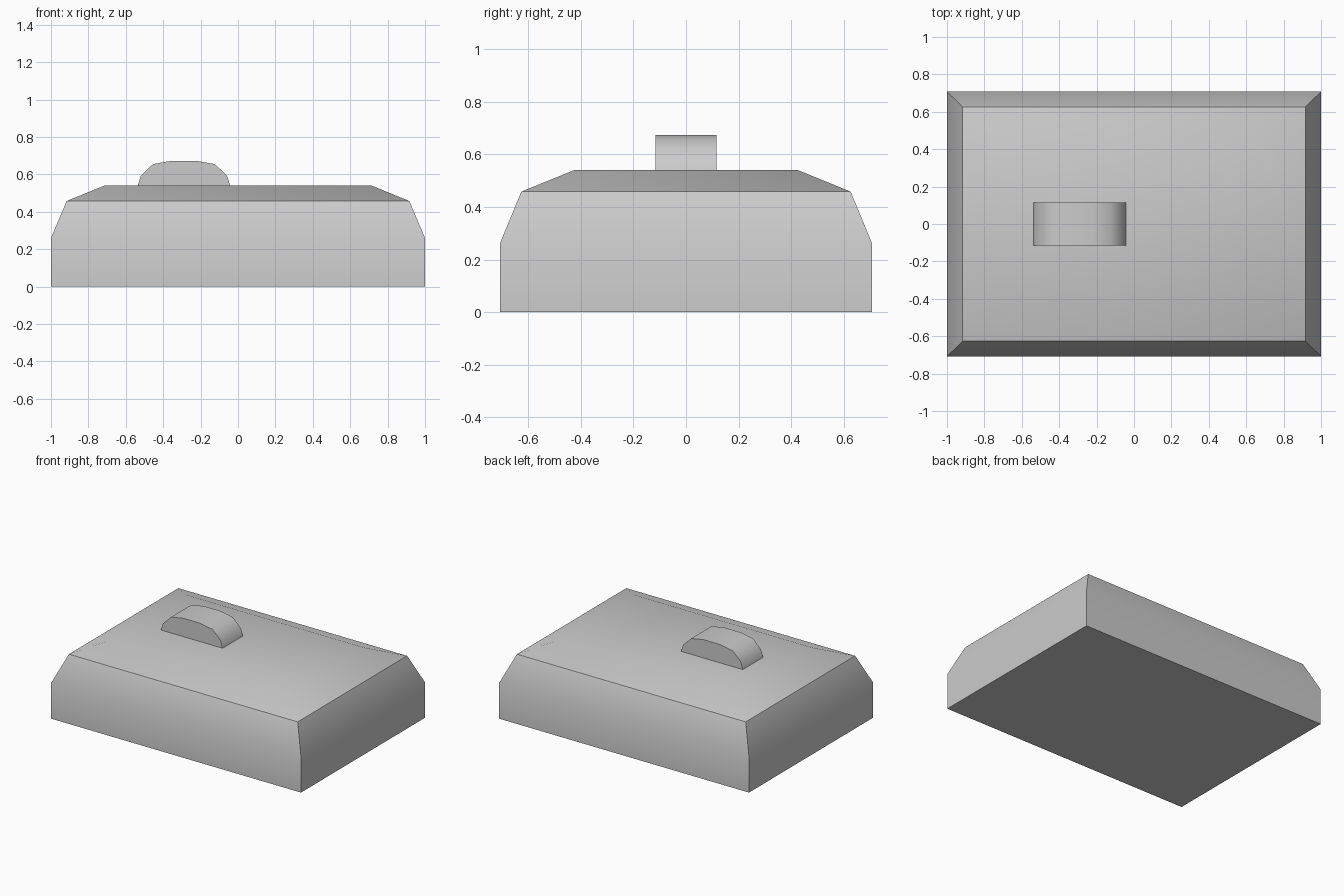
import bpy
import bmesh
from math import radians

cube = bpy.data.objects.get("Cube")
if cube:
    bpy.data.objects.remove(cube, do_unlink=True)

grey = bpy.data.materials.new("light_grey")
grey.use_nodes = True
colour = (0.6, 0.6, 0.6, 1)
grey.diffuse_color = colour
grey.node_tree.nodes["Principled BSDF"].inputs["Base Color"].default_value = colour


def loft(name, rings):
    """Skin a stack of matching closed rings and cap both ends."""
    bm = bmesh.new()
    loops = [[bm.verts.new(p) for p in ring] for ring in rings]
    n = len(loops[0])
    for a, b in zip(loops, loops[1:]):
        for i in range(n):
            j = (i + 1) % n
            bm.faces.new((a[i], a[j], b[j], b[i]))
    bm.faces.new(loops[0][::-1])
    bm.faces.new(loops[-1])
    bmesh.ops.recalc_face_normals(bm, faces=bm.faces)
    mesh = bpy.data.meshes.new(name)
    bm.to_mesh(mesh)
    bm.free()
    mesh.materials.append(grey)
    obj = bpy.data.objects.new(name, mesh)
    bpy.context.collection.objects.link(obj)
    bpy.ops.object.select_all(action='DESELECT')
    obj.select_set(True)
    bpy.context.view_layer.objects.active = obj
    bpy.ops.object.shade_smooth_by_angle(angle=radians(38))
    return obj


def rectangle(x, y, z):
    return [(-x, -y, z), (x, -y, z), (x, y, z), (-x, y, z)]


# Box with sloping shoulders and a shallow hipped top
loft("body", [rectangle(1, 0.708, 0), rectangle(1, 0.708, 0.26),
              rectangle(0.916, 0.626, 0.458), rectangle(0.715, 0.425, 0.54)])

# Arched grip: half profile mirrored about its centre, then extruded in depth
centre = -0.289
half = [(0.247, 0.54), (0.231, 0.592), (0.166, 0.655), (0.066, 0.673)]
profile = [(centre + x, z) for x, z in half]
profile += [(centre - x, z) for x, z in reversed(half)]
loft("handle", [[(x, y, z) for x, z in profile] for y in (-0.116, 0.116)])
